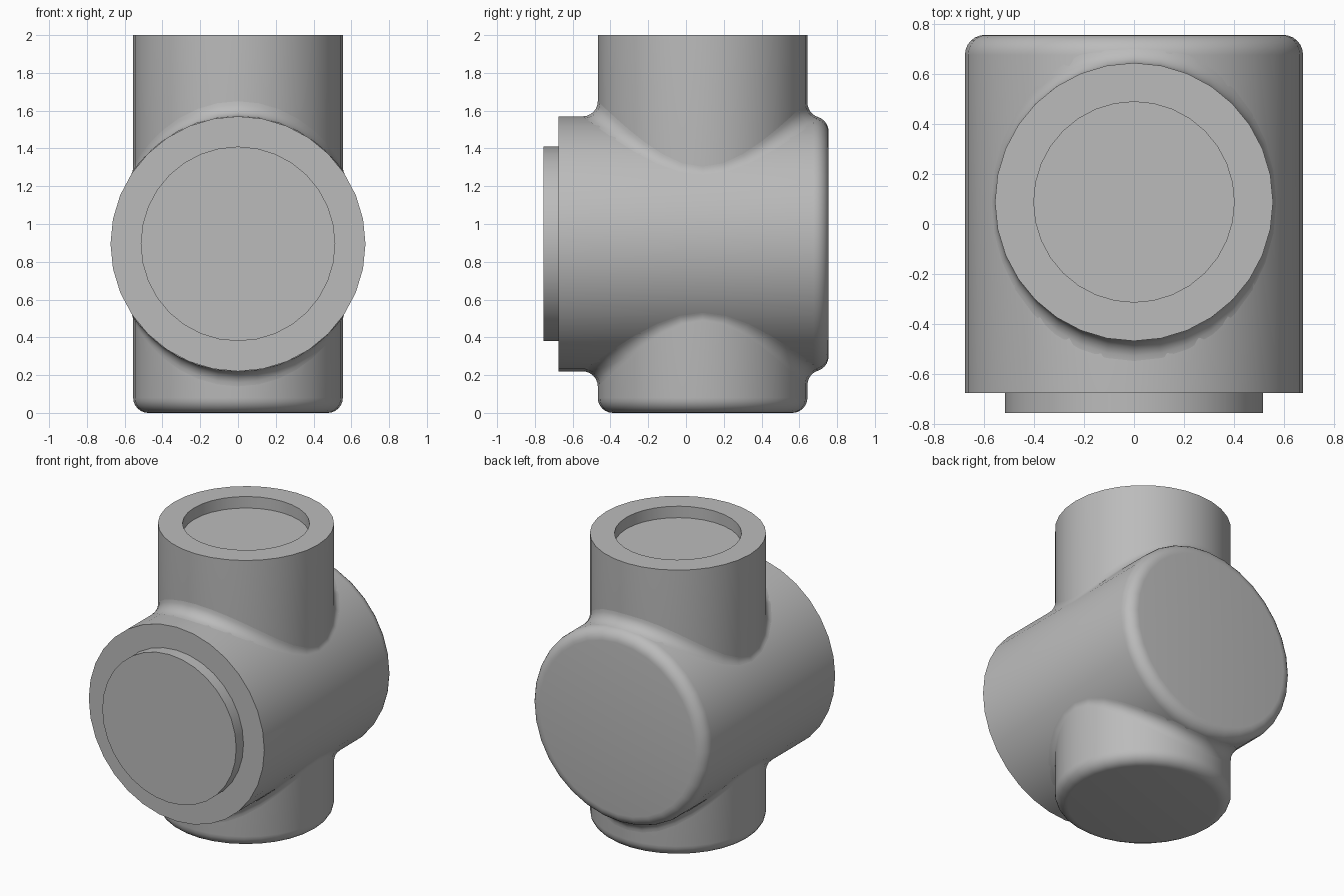
import bpy, bmesh
from math import sin, cos, pi, sqrt, radians
from mathutils import Vector, Matrix

cube = bpy.data.objects.get("Cube")
if cube:
    bpy.data.objects.remove(cube, do_unlink=True)

SIDES = 32
ROUND = 0.08                                 # edge rounding and fillet radius
BARREL_R, BARREL_Z, BARREL_BACK = 0.675, 0.895, 0.755
PIPE_R, PIPE_Y, PIPE_TOP = 0.555, 0.088, 2.0
STEP = 0.08                                  # plug height and socket depth

grey = bpy.data.materials.new("plain grey")
grey.use_nodes = True
grey.diffuse_color = (0.5, 0.5, 0.5, 1)
grey.node_tree.nodes["Principled BSDF"].inputs["Base Color"].default_value = (0.5, 0.5, 0.5, 1)


def finish(name, bm):
    bmesh.ops.recalc_face_normals(bm, faces=bm.faces)
    mesh = bpy.data.meshes.new(name)
    bm.to_mesh(mesh)
    bm.free()
    mesh.materials.append(grey)
    obj = bpy.data.objects.new(name, mesh)
    bpy.context.collection.objects.link(obj)
    bpy.ops.object.select_all(action='DESELECT')
    obj.select_set(True)
    bpy.context.view_layer.objects.active = obj
    bpy.ops.object.shade_smooth_by_angle(angle=radians(30))
    return obj


def skin(bm, rings):
    for a, b in zip(rings, rings[1:]):
        for i in range(SIDES):
            j = (i + 1) % SIDES
            bm.faces.new((a[i], a[j], b[j], b[i]))


def lathe(name, profile, matrix):
    """Spin (radius, height) points around z, cap both ends, then place."""
    bm = bmesh.new()
    rings = [[bm.verts.new((r * cos(2 * pi * i / SIDES), r * sin(2 * pi * i / SIDES), h))
              for i in range(SIDES)] for r, h in profile]
    skin(bm, rings)
    bm.faces.new(rings[0])
    bm.faces.new(rings[-1])
    bm.transform(matrix)
    return finish(name, bm)


def rounded_rim(radius, steps=6):
    """Quarter-round from the end face at height 0 out to the side wall."""
    return [(radius - ROUND + ROUND * sin(pi / 2 * k / steps),
             ROUND - ROUND * cos(pi / 2 * k / steps)) for k in range(steps + 1)]


# Horizontal barrel: rounded back, stepped plug on the front
length = BARREL_BACK + BARREL_R
barrel = rounded_rim(BARREL_R) + [(BARREL_R, length), (0.515, length), (0.515, length + STEP)]
lathe("barrel_with_plug", barrel,
      Matrix.Translation((0, BARREL_BACK, BARREL_Z)) @ Matrix.Rotation(pi / 2, 4, 'X'))

# Vertical pipe: rounded bottom, shallow socket in the top
pipe = rounded_rim(PIPE_R) + [(PIPE_R, PIPE_TOP), (0.4, PIPE_TOP), (0.4, PIPE_TOP - STEP)]
lathe("vertical_pipe", pipe, Matrix.Translation((0, PIPE_Y, 0)))


def fillet(name, side, steps=6):
    """Rolling-ball blend between the pipe and the barrel."""
    bm = bmesh.new()
    rings = [[] for _ in range(steps + 1)]
    core_r, core_end = BARREL_R - ROUND, BARREL_BACK - ROUND
    for i in range(SIDES):
        t = 2 * pi * i / SIDES
        out = Vector((cos(t), sin(t), 0))
        x, y = (PIPE_R + ROUND) * out.x, PIPE_Y + (PIPE_R + ROUND) * out.y
        # Ball centre resting on the barrel, including its rounded back rim
        rho = core_r + sqrt(4 * ROUND ** 2 - max(0, y - core_end) ** 2)
        centre = Vector((x, y, sqrt(rho ** 2 - x ** 2)))
        core = Vector((x / rho * core_r, min(y, core_end), centre.z / rho * core_r))
        to_barrel = (core - centre).normalized()
        for k, ring in enumerate(rings):
            p = centre + ROUND * (-out).slerp(to_barrel, k / steps)
            ring.append(bm.verts.new((p.x, p.y, BARREL_Z + side * p.z)))
    skin(bm, rings)
    obj = finish(name, bm)
    # Face the surface away from the solid
    face = obj.data.polygons[0]
    if face.normal.z * side < 0:
        obj.data.flip_normals()


fillet("upper_fillet", 1)
fillet("lower_fillet", -1)
